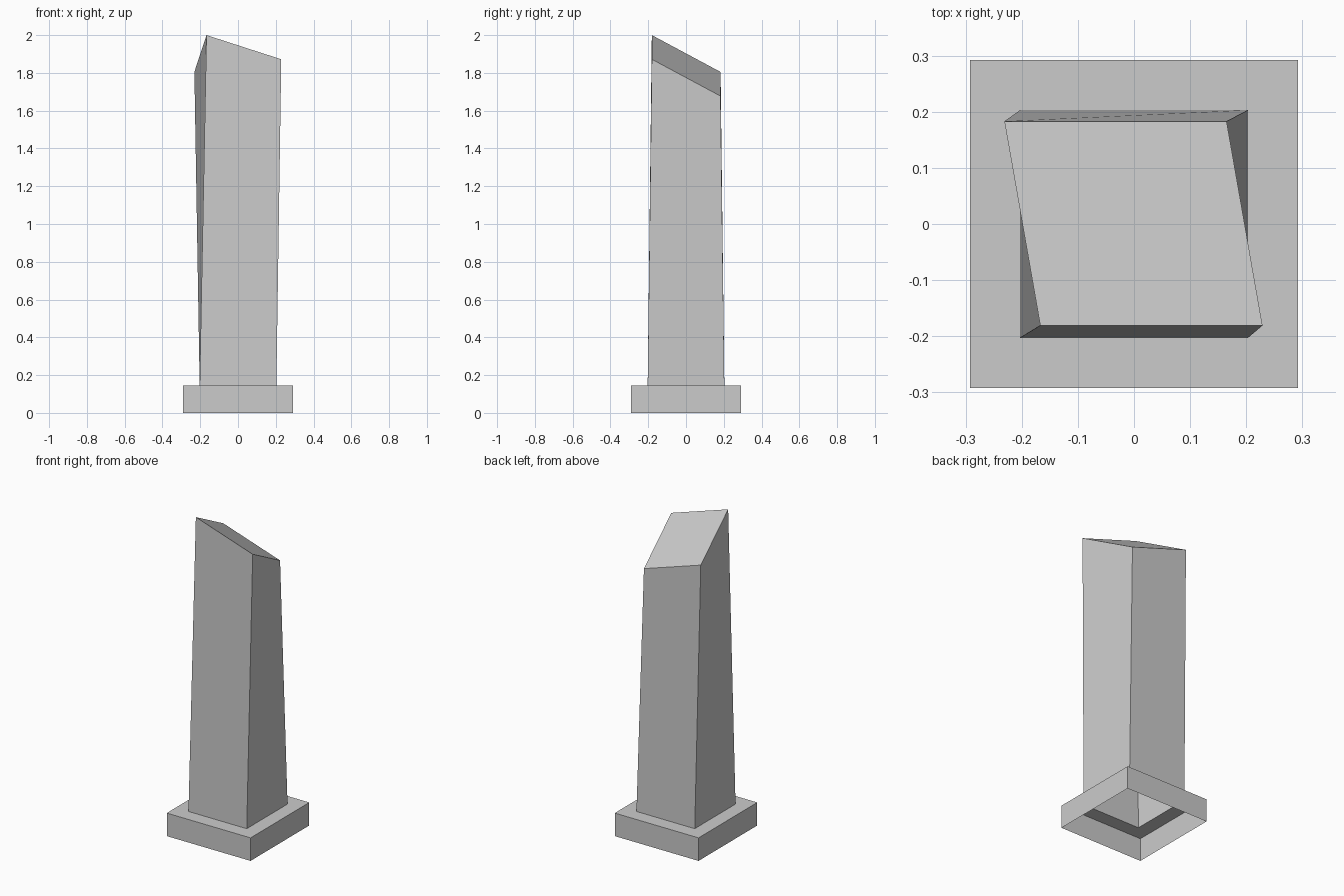
import bpy
import bmesh

if "Cube" in bpy.data.objects:
    bpy.data.objects.remove(bpy.data.objects["Cube"])


def square(half, z):
    return [(-half, -half, z), (half, -half, z), (half, half, z), (-half, half, z)]


def build_shell(name, rings, cap=False):
    """Join successive four-point rings with side faces, optionally closing the last."""
    bm = bmesh.new()
    loops = [[bm.verts.new(p) for p in ring] for ring in rings]
    for low, high in zip(loops, loops[1:]):
        for i in range(4):
            j = (i + 1) % 4
            bm.faces.new((low[i], low[j], high[j], high[i]))
    if cap:
        bm.faces.new(loops[-1])
    mesh = bpy.data.meshes.new(name)
    bm.to_mesh(mesh)
    bm.free()
    obj = bpy.data.objects.new(name, mesh)
    bpy.context.collection.objects.link(obj)
    return obj


BASE_TOP = 0.145
SHAFT_HALF = 0.203

# Plinth: open underneath, with a ledge running in to the shaft
build_shell("plinth", [square(0.292, 0), square(0.292, BASE_TOP),
                       square(SHAFT_HALF, BASE_TOP)])

# Hollow shaft: tapering, slightly skewed, with a slanted top
slanted_top = [(-0.167, -0.181, 2.0), (0.229, -0.181, 1.872),
               (0.165, 0.183, 1.677), (-0.231, 0.183, 1.805)]
build_shell("shaft", [square(SHAFT_HALF, BASE_TOP), slanted_top], cap=True)
